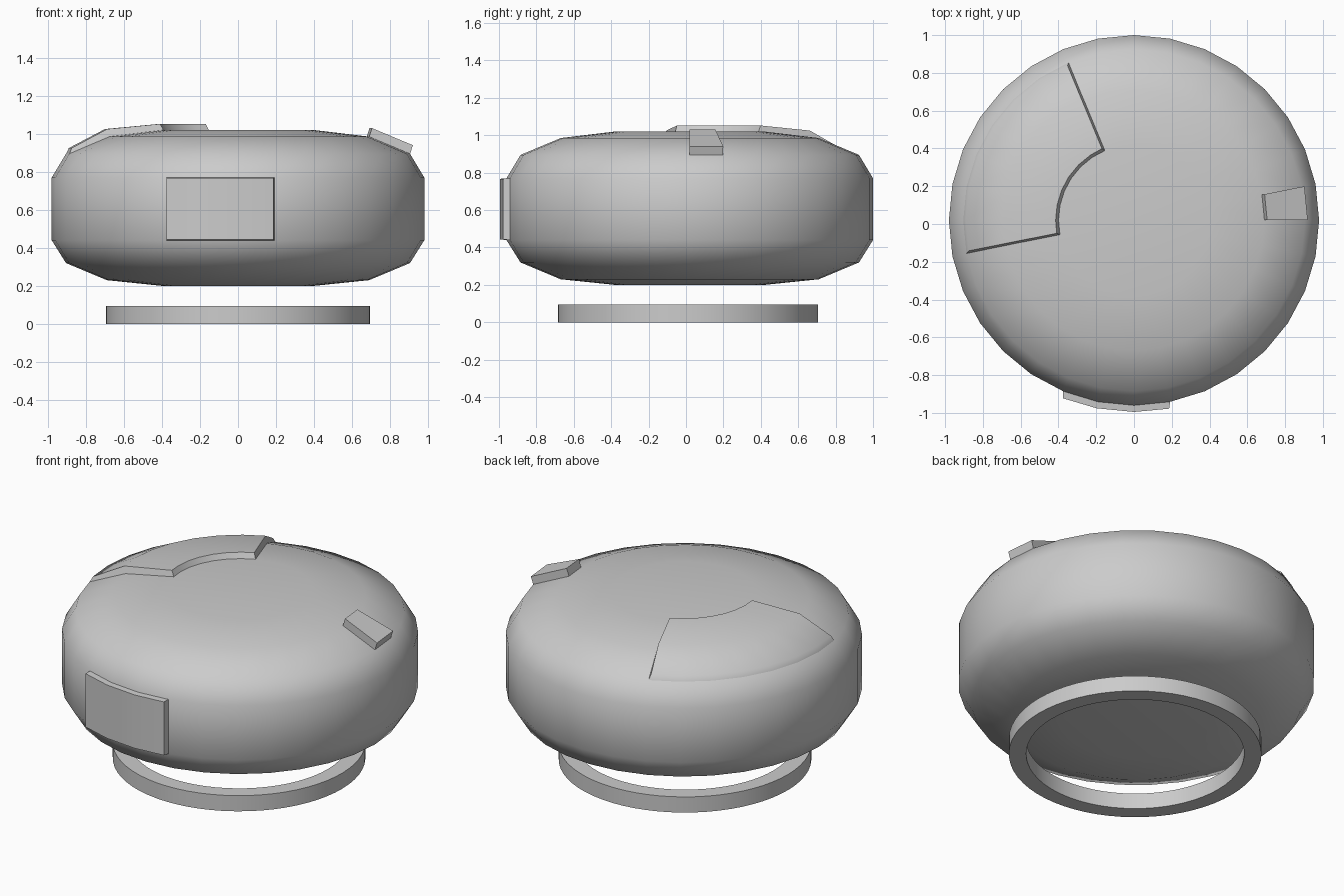
import bpy, math
from mathutils import Vector

if "Cube" in bpy.data.objects:
    bpy.data.objects.remove(bpy.data.objects["Cube"])

CY = 0.02                      # body axis offset in y
STEP = math.tau / 32           # body has 32 sides
grey = bpy.data.materials.new("plain_grey")
grey.diffuse_color = (0.6, 0.6, 0.6, 1)
grey.use_nodes = True
grey.node_tree.nodes["Principled BSDF"].inputs["Base Color"].default_value = grey.diffuse_color


def make(name, verts, faces, smooth=None):
    me = bpy.data.meshes.new(name)
    me.from_pydata(verts, [], faces)
    me.materials.append(grey)
    ob = bpy.data.objects.new(name, me)
    bpy.context.collection.objects.link(ob)
    if smooth is not None:
        bpy.ops.object.select_all(action='DESELECT')
        ob.select_set(True)
        bpy.context.view_layer.objects.active = ob
        bpy.ops.object.shade_smooth_by_angle(angle=math.radians(smooth))
    return ob


def polar(r, a, z, cy=CY):
    return Vector((r * math.cos(a), cy + r * math.sin(a), z))


def lathe(name, profile, n, cy, closed, smooth):
    """Spin a profile; closed profiles make rings, open ones get end caps."""
    m = len(profile)
    verts = [polar(r, math.tau * i / n, z, cy) for i in range(n) for r, z in profile]
    faces = []
    for i in range(n):
        k = (i + 1) % n
        for j in range(m if closed else m - 1):
            l = (j + 1) % m
            faces.append((i * m + j, k * m + j, k * m + l, i * m + l))
    if not closed:
        faces.append([i * m for i in reversed(range(n))])
        faces.append([i * m + m - 1 for i in range(n)])
    return make(name, verts, faces, smooth)


def raised_panel(name, base, top, first, count, inset, smooth):
    """Raise a patch of the body: base and top are (radius, z) profiles."""
    verts, faces, m = [], [], len(base)
    for layer, prof in enumerate((base, top)):
        for i in range(count + 1):
            a = (first + i) * STEP
            for r, z in prof:
                shift = 0
                if layer and i in (0, count):       # slope the end walls
                    shift = (inset if i == 0 else -inset) / r
                verts.append(polar(r, a + shift, z))
    off = (count + 1) * m
    for i in range(count):
        for j in range(m - 1):
            q = (i * m + j, i * m + j + 1, (i + 1) * m + j + 1, (i + 1) * m + j)
            faces.append([v + off for v in q])
            faces.append(q[::-1])
    rim = ([i * m for i in range(count + 1)]
           + [count * m + j for j in range(1, m)]
           + [i * m + m - 1 for i in reversed(range(count))]
           + [j for j in reversed(range(1, m - 1))])
    for a, b in zip(rim, rim[1:] + rim[:1]):
        faces.append((b, a, a + off, b + off))
    ob = make(name, verts, faces, smooth)
    # make all walls face outward
    import bmesh
    bm = bmesh.new()
    bm.from_mesh(ob.data)
    bmesh.ops.recalc_face_normals(bm, faces=bm.faces)
    bm.to_mesh(ob.data)
    bm.free()
    return ob


# Rounded body
lathe("body", [(0.40, 0.20), (0.69, 0.23), (0.905, 0.32), (0.98, 0.44),
               (0.98, 0.77), (0.905, 0.895), (0.69, 0.985), (0.40, 1.02)],
      32, CY, False, 60)

# Floating ring under the body
lathe("base_ring", [(0.60, 0), (0.695, 0), (0.695, 0.047), (0.695, 0.095),
                    (0.60, 0.095), (0.60, 0.047)], 64, 0.01, True, 60)

# Curved panel on top
raised_panel("top_panel", [(0.397, 1.015), (0.69, 0.98), (0.905, 0.893)],
             [(0.415, 1.052), (0.45, 1.054), (0.70, 1.025), (0.865, 0.948), (0.89, 0.925)][::2],
             10, 7, 0.012, 50)

# Plate on the front belt
raised_panel("front_plate", [(0.98, 0.44), (0.98, 0.77)],
             [(1.015, 0.443), (1.015, 0.767)], 22, 3, 0.012, 30)

# Small block on the right shoulder
raised_panel("side_button", [(0.69, 0.983), (0.905, 0.893)],
             [(0.705, 1.03), (0.92, 0.94)], 0, 1, 0, None)
